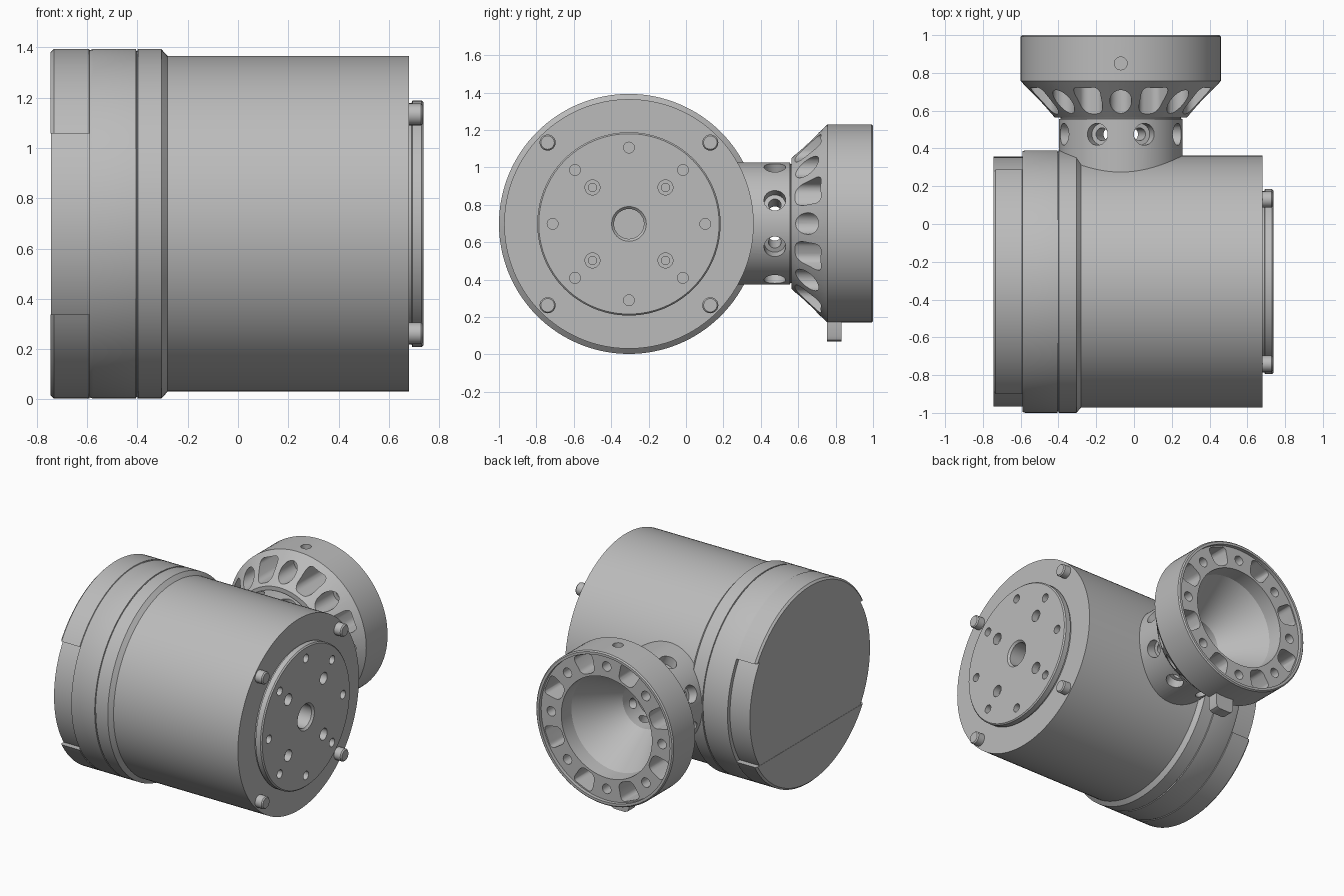
import bpy, bmesh
from math import radians, pi, cos, sin
from mathutils import Matrix, Vector

cube = bpy.data.objects.get("Cube")
if cube:
    bpy.data.objects.remove(cube, do_unlink=True)

grey = bpy.data.materials.new("machined_grey")
grey.use_nodes = True
colour = (0.5, 0.5, 0.5, 1)
grey.diffuse_color = colour
grey.node_tree.nodes["Principled BSDF"].inputs["Base Color"].default_value = colour

# Drum axis runs along x, arm axis along y
DRUM = Matrix.Translation((0, -0.305, 0.698)) @ Matrix.Rotation(radians(90), 4, 'Y')
ARM = Matrix.Translation((-0.07, 0, 0.7)) @ Matrix.Rotation(radians(-90), 4, 'X')


def lathe(bm, profile, matrix, sides):
    """Revolve (radius, height) points about local z, starting and ending on the axis."""
    rings = []
    for r, h in profile:
        if r == 0:
            rings.append([bm.verts.new(matrix @ Vector((0, 0, h)))] * sides)
        else:
            rings.append([bm.verts.new(matrix @ Vector((r * cos(2 * pi * i / sides),
                                                        r * sin(2 * pi * i / sides), h)))
                          for i in range(sides)])
    for a, b in zip(rings, rings[1:]):
        for i in range(sides):
            j = (i + 1) % sides
            bm.faces.new(list(dict.fromkeys((a[i], a[j], b[j], b[i]))))


def finish(name, bm):
    bmesh.ops.recalc_face_normals(bm, faces=bm.faces)
    mesh = bpy.data.meshes.new(name)
    bm.to_mesh(mesh)
    bm.free()
    mesh.materials.append(grey)
    obj = bpy.data.objects.new(name, mesh)
    bpy.context.collection.objects.link(obj)
    return obj


def smooth(obj):
    bpy.ops.object.select_all(action='DESELECT')
    obj.select_set(True)
    bpy.context.view_layer.objects.active = obj
    bpy.ops.object.shade_smooth_by_angle(angle=radians(25))


def turned(name, profile, matrix, sides=96):
    bm = bmesh.new()
    lathe(bm, profile, matrix, sides)
    return finish(name, bm)


def cut(obj, cutter):
    """Subtract the cutter and then discard it."""
    cutter.hide_render = True
    mod = obj.modifiers.new("holes", 'BOOLEAN')
    mod.operation = 'DIFFERENCE'
    mod.solver = 'EXACT'
    mod.object = cutter
    bpy.context.view_layer.objects.active = obj
    bpy.ops.object.modifier_apply(modifier=mod.name)
    bpy.data.objects.remove(cutter, do_unlink=True)


def drill(steps):
    """Stepped drill profile from (radius, start, end) steps."""
    pts = [(0, steps[0][1])]
    for r, start, end in steps:
        pts += [(r, start), (r, end)]
    return pts + [(0, steps[-1][2])]


def spin(angle):
    return Matrix.Rotation(angle, 4, 'Z')


# Main drum with its raised output flange
housing = turned("motor_housing", [
    (0, -0.59), (0.69, -0.59), (0.695, -0.575), (0.695, -0.406), (0.688, -0.404),
    (0.688, -0.4), (0.695, -0.398), (0.695, -0.305), (0.667, -0.28), (0.667, 0.68),
    (0.48, 0.68), (0.48, 0.69), (0.49, 0.693), (0.49, 0.73), (0.482, 0.738), (0, 0.738)],
    DRUM, 128)

# Flange holes: centre bore, outer ring, and four counterbored screws
bm = bmesh.new()
lathe(bm, [(0, 0.6), (0.08, 0.6), (0.08, 0.725), (0.1, 0.745), (0.1, 0.8), (0, 0.8)], DRUM, 32)
for k in range(8):
    place = DRUM @ spin(k * pi / 4) @ Matrix.Translation((0.408, 0, 0))
    lathe(bm, drill([(0.029, 0.66, 0.8)]), place, 20)
for k in range(4):
    place = DRUM @ spin(pi / 4 + k * pi / 2) @ Matrix.Translation((0.276, 0, 0))
    lathe(bm, drill([(0.022, 0.65, 0.69), (0.04, 0.69, 0.8)]), place, 20)
cut(housing, finish("flange_drills", bm))
smooth(housing)

# Locating pins on the drum face
for k in range(4):
    place = DRUM @ spin(pi / 4 + k * pi / 2) @ Matrix.Translation((0.615, 0, 0))
    smooth(turned("locating_pin_%d" % (k + 1), [
        (0, 0.66), (0.043, 0.66), (0.043, 0.728), (0.036, 0.736), (0, 0.736)], place, 24))

# Rear cap: recessed core plus upper and lower raised pads
smooth(turned("cap_core", [(0, -0.743), (0.662, -0.743), (0.662, -0.58), (0, -0.58)], DRUM))
for side, name in ((1, "upper_cap_pad"), (-1, "lower_cap_pad")):
    bm = bmesh.new()
    lathe(bm, [(0, -0.745), (0.682, -0.745), (0.695, -0.732), (0.695, -0.592),
               (0.685, -0.587), (0, -0.587)], DRUM, 128)
    cutoff = bmesh.ops.bisect_plane(bm, geom=bm.verts[:] + bm.edges[:] + bm.faces[:],
                                    plane_co=(0, 0, 0.698 + side * 0.36),
                                    plane_no=(0, 0, side), clear_inner=True)
    rim = [e for e in cutoff["geom_cut"] if isinstance(e, bmesh.types.BMEdge)]
    bmesh.ops.edgeloop_fill(bm, edges=rim)
    smooth(finish(name, bm))

# Side arm: neck, flared cone, rim and funnel in one turned piece
arm = turned("arm_and_funnel", [
    (0, 0.2), (0.327, 0.2), (0.327, 0.555), (0.318, 0.558), (0.318, 0.565), (0.35, 0.565),
    (0.53, 0.757), (0.53, 0.992), (0.522, 1), (0.505, 1), (0.505, 0.975), (0.35, 0.975),
    (0.345, 0.87), (0.16, 0.57), (0.16, 0.42), (0, 0.42)], ARM)

bm = bmesh.new()
for k in range(8):
    turn = ARM @ spin(k * pi / 4)
    # Round holes running through the cone to the rim
    lathe(bm, drill([(0.058, 0.5, 0.8), (0.033, 0.8, 1.1)]),
          turn @ Matrix.Translation((0.427, 0, 0)), 24)
    # Tapered slots with rounded corners
    half_turn = turn @ spin(pi / 8)
    box = bmesh.new()
    bmesh.ops.create_cube(box, size=1)
    for v in box.verts:
        outer = v.co.x > 0
        v.co = Vector((0.495 if outer else 0.367,
                       v.co.y * (0.16 if outer else 0.11),
                       0.5 if v.co.z < 0 else 1.1))
    uprights = [e for e in box.edges if abs(e.verts[0].co.z - e.verts[1].co.z) > 0.1]
    bmesh.ops.bevel(box, geom=uprights, offset=0.035, segments=5, profile=0.5,
                    affect='EDGES')
    box.transform(half_turn)
    temp = bpy.data.meshes.new("slot")
    box.to_mesh(temp)
    box.free()
    bm.from_mesh(temp)
    bpy.data.meshes.remove(temp)
    # Counterbored radial screw holes around the neck
    radial = half_turn @ Matrix.Translation((0, 0, 0.475)) @ Matrix.Rotation(pi / 2, 4, 'Y')
    lathe(bm, drill([(0.034, 0.11, 0.26), (0.058, 0.26, 0.42)]), radial, 24)
# Set screw hole on top of the rim
lathe(bm, drill([(0.034, 0.49, 0.6)]), Matrix.Translation((-0.07, 0.85, 0.7)), 24)
cut(arm, finish("arm_drills", bm))
smooth(arm)

# Key tab under the rim
bm = bmesh.new()
bmesh.ops.create_cube(bm, size=1, matrix=Matrix.Translation((-0.07, 0.793, 0.13))
                      @ Matrix.Diagonal((0.14, 0.076, 0.124, 1)))
lower = [e for e in bm.edges if all(v.co.z < 0.1 for v in e.verts)
         and abs(e.verts[0].co.y - e.verts[1].co.y) > 0.05]
bmesh.ops.bevel(bm, geom=lower, offset=0.03, segments=2, profile=0.5, affect='EDGES')
smooth(finish("key_tab", bm))
